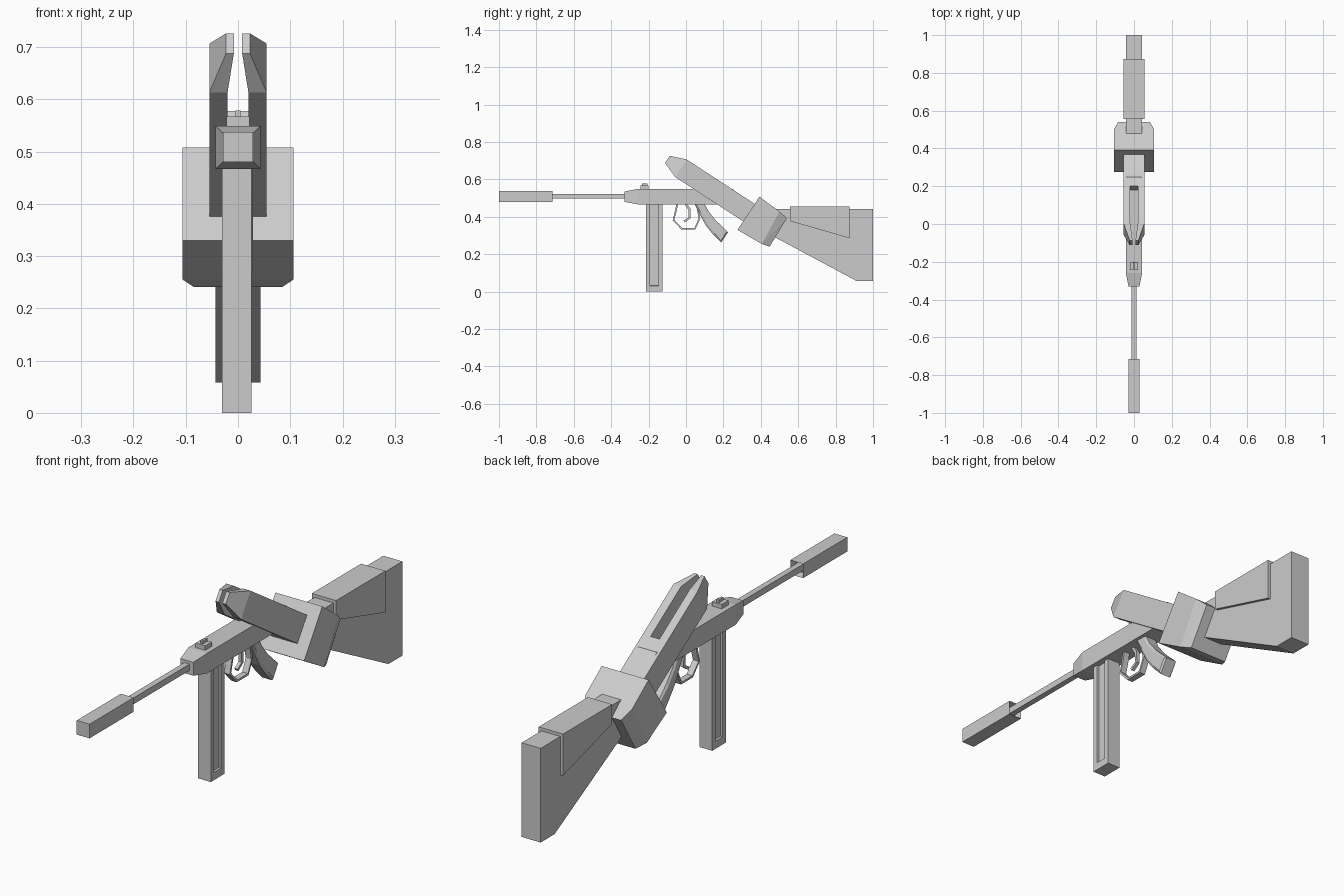
import bpy, bmesh
from mathutils import Vector

cube = bpy.data.objects.get("Cube")
if cube:
    bpy.data.objects.remove(cube, do_unlink=True)

# One flat grey for everything
grey = bpy.data.materials.new("plain_grey")
grey.use_nodes = True
grey.diffuse_color = (0.6, 0.6, 0.6, 1)
grey.node_tree.nodes["Principled BSDF"].inputs["Base Color"].default_value = (0.6, 0.6, 0.6, 1)


def finish(name, bm):
    bmesh.ops.recalc_face_normals(bm, faces=bm.faces)
    me = bpy.data.meshes.new(name)
    bm.to_mesh(me)
    bm.free()
    me.materials.append(grey)
    ob = bpy.data.objects.new(name, me)
    bpy.context.collection.objects.link(ob)
    return ob


def side(p, x):
    return Vector((x, p[0], p[1]))


def prism(name, pts, a, b, place=side, inset=None, pick=None):
    """Extrude a polygon from a to b; optionally inset the faces chosen by pick."""
    bm = bmesh.new()
    lo = [bm.verts.new(place(p, a)) for p in pts]
    hi = [bm.verts.new(place(p, b)) for p in pts]
    bm.faces.new(lo)
    bm.faces.new(hi)
    for i in range(len(pts)):
        j = (i + 1) % len(pts)
        bm.faces.new((lo[i], lo[j], hi[j], hi[i]))
    bmesh.ops.recalc_face_normals(bm, faces=bm.faces)
    if inset:
        for f in [f for f in bm.faces if pick(f)]:
            bmesh.ops.inset_region(bm, faces=[f], thickness=inset[0], depth=inset[1])
    return finish(name, bm)


def box(name, x, y, z, **kw):
    return prism(name, [(y[0], z[0]), (y[1], z[0]), (y[1], z[1]), (y[0], z[1])], x[0], x[1], **kw)


def hull(name, points):
    bm = bmesh.new()
    for p in points:
        bm.verts.new(p)
    bmesh.ops.convex_hull(bm, input=bm.verts)
    bmesh.ops.dissolve_limit(bm, angle_limit=0.02, verts=bm.verts, edges=bm.edges)
    return finish(name, bm)


def ribbon(name, path, thick, half):
    """Flat strip of constant thickness following a path in the y-z plane."""
    pts = [Vector(p) for p in path]
    outer, inner = [], []
    for i, p in enumerate(pts):
        d = (pts[min(i + 1, len(pts) - 1)] - pts[max(i - 1, 0)]).normalized()
        n = Vector((-d.y, d.x)) * thick / 2
        outer.append(p + n)
        inner.append(p - n)
    return prism(name, outer + inner[::-1], -half, half)


# Barrel and hollow-backed muzzle block
box("muzzle_block", (-0.029, 0.029), (-1, -0.715), (0.48, 0.538),
    inset=(0.006, -0.03), pick=lambda f: f.normal.y > 0.9)
box("barrel", (-0.012, 0.012), (-0.75, -0.3), (0.497, 0.523))

# Receiver with a tapered nose and a chamfered tail
hull("receiver",
     [(x, -0.33, z) for x in (-0.029, 0.029) for z in (0.48, 0.535)]
     + [(x, -0.26, z) for x in (-0.043, 0.043) for z in (0.467, 0.549)]
     + [(x, y, z) for x in (-0.043, 0.043) for y, z in ((0.25, 0.549), (0.28, 0.52), (0.28, 0.467))])

# Front sight
box("sight_base", (-0.022, 0.022), (-0.243, -0.2), (0.545, 0.567))
box("sight_post", (-0.005, 0.005), (-0.235, -0.205), (0.56, 0.579))

# Magazine with a long groove on each side
box("magazine", (-0.031, 0.026), (-0.213, -0.125), (0, 0.48),
    inset=(0.03, 0), pick=lambda f: abs(f.normal.x) > 0.9)
bm = bmesh.new()
mag = bpy.data.objects["magazine"].data
bm.from_mesh(mag)
bm.normal_update()
for f in [f for f in bm.faces if abs(f.normal.x) > 0.9 and abs(f.calc_center_median().y + 0.169) < 0.002
          and abs(f.calc_center_median().z - 0.24) < 0.01]:
    bmesh.ops.translate(bm, verts=f.verts, vec=(0, 0, 0.01))
    bmesh.ops.inset_region(bm, faces=[f], thickness=0.0005, depth=-0.01)
bm.to_mesh(mag)
bm.free()

# Pistol grip with bevelled cheeks
prism("pistol_grip",
      [(0.04, 0.48), (0.095, 0.48), (0.12, 0.43), (0.16, 0.38), (0.225, 0.318),
       (0.188, 0.262), (0.145, 0.305), (0.105, 0.355), (0.07, 0.42)],
      -0.023, 0.023, inset=(0.01, 0.006), pick=lambda f: abs(f.normal.x) > 0.9)

# Trigger and its guard
ribbon("trigger_guard", [(-0.045, 0.475), (-0.055, 0.43), (-0.067, 0.383), (-0.024, 0.337),
                         (0.048, 0.337), (0.072, 0.39), (0.058, 0.475)], 0.009, 0.013)
ribbon("trigger", [(-0.005, 0.475), (0.018, 0.44), (0.02, 0.395), (-0.01, 0.375)], 0.012, 0.007)

# Slanted forked beam: u runs down the slope, v across its thickness
ORIGIN, ALONG, ACROSS = Vector((0, -0.058, 0.613)), Vector((0, 0.837, -0.547)), Vector((0, 0.547, 0.837))


def slope(p, v):
    return Vector((p[0], 0, 0)) + ORIGIN + ALONG * p[1] + ACROSS * v


prism("forked_beam",
      [(-0.055, 0.47), (-0.055, 0), (-0.02, 0), (-0.02, 0.235),
       (0.02, 0.235), (0.02, 0), (0.055, 0), (0.055, 0.47)], 0, 0.112, place=slope)
for s, label in ((1, "left"), (-1, "right")):
    hull("fork_tip_" + label,
         [slope((s * x, 0), v) for x in (0.02, 0.055) for v in (0, 0.112)]
         + [slope((s * x, -0.086), v) for x in (0.008, 0.023) for v in (0.033, 0.079)])

# Wide block joining beam and stock, tapered at the back
hull("joining_block",
     [(s * x, y, z) for s in (-1, 1) for x, y, z in (
         (0.106, 0.393, 0.508), (0.106, 0.275, 0.33), (0.106, 0.5, 0.428),
         (0.106, 0.405, 0.255), (0.085, 0.54, 0.393), (0.085, 0.447, 0.241))])

# Shoulder stock and raised cheek piece
prism("stock", [(0.43, 0.315), (0.91, 0.058), (1, 0.058), (1, 0.443), (0.48, 0.443), (0.43, 0.4)],
      -0.043, 0.043)
prism("cheek_piece", [(0.555, 0.377), (0.873, 0.286), (0.873, 0.456), (0.555, 0.456)], -0.055, 0.055)
